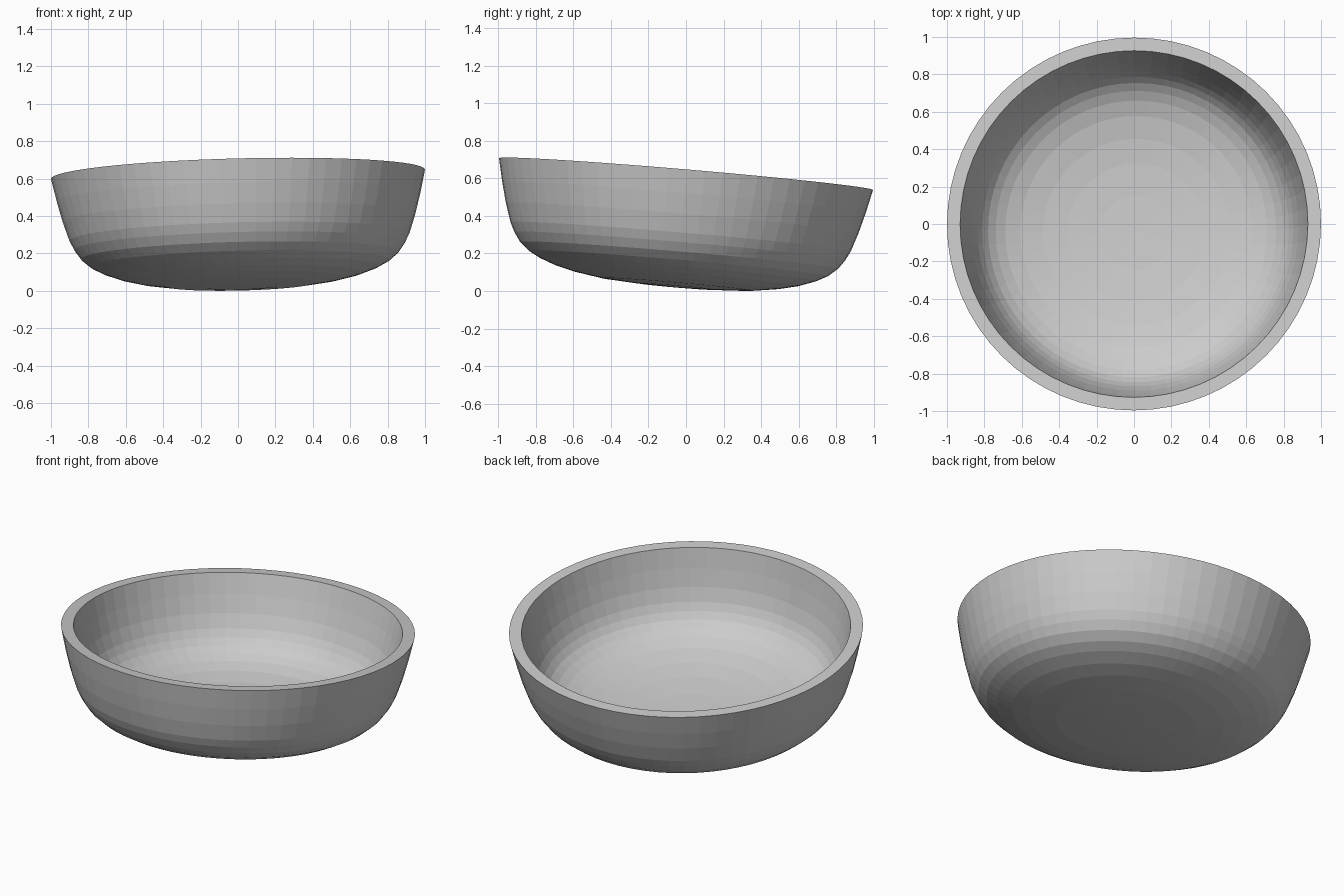
import bpy
import bmesh
from math import tau
from mathutils import Vector

default = bpy.data.objects.get("Cube")
if default:
    bpy.data.objects.remove(default)

SEGMENTS = 64
AXIS = Vector((-0.025, 0.085, 1)).normalized()  # the bowl leans a little

# Half profile as (radius, depth below rim): outer wall, then inner wall
OUTER = [(0, .606), (.2, .602), (.4, .59), (.55, .567), (.65, .543),
         (.74, .51), (.8, .478), (.85, .435), (.885, .385), (.91, .335),
         (.943, .235), (.972, .125), (1, 0)]
INNER = [(.93, 0), (.903, .12), (.875, .225), (.845, .305), (.82, .35),
         (.79, .388), (.75, .42), (.7, .448), (.62, .477), (.5, .503),
         (.37, .52), (.2, .532), (0, .536)]


def make_material(name, colour):
    mat = bpy.data.materials.new(name)
    mat.use_nodes = True
    mat.diffuse_color = colour
    mat.node_tree.nodes["Principled BSDF"].inputs["Base Color"].default_value = colour
    return mat


# Spin the closed wall profile into a bowl
bm = bmesh.new()
points = [bm.verts.new((r, 0, -d)) for r, d in OUTER + INNER]
edges = [bm.edges.new(pair) for pair in zip(points, points[1:])]
bmesh.ops.spin(bm, geom=points + edges, cent=(0, 0, 0), axis=(0, 0, 1),
               angle=tau, steps=SEGMENTS, use_duplicate=False)
bmesh.ops.remove_doubles(bm, verts=bm.verts, dist=0.0005)
bmesh.ops.recalc_face_normals(bm, faces=bm.faces)

# Lean the bowl and rest its lowest point on the ground
tilt = Vector((0, 0, 1)).rotation_difference(AXIS).to_matrix()
bmesh.ops.rotate(bm, cent=(0, 0, 0), matrix=tilt, verts=bm.verts)
lowest = min(v.co.z for v in bm.verts)
bmesh.ops.translate(bm, vec=(0, 0, -lowest), verts=bm.verts)

mesh = bpy.data.meshes.new("bowl")
bm.to_mesh(mesh)
bm.free()
mesh.materials.append(make_material("light grey", (0.6, 0.6, 0.6, 1)))
bowl = bpy.data.objects.new("bowl", mesh)
bpy.context.collection.objects.link(bowl)
